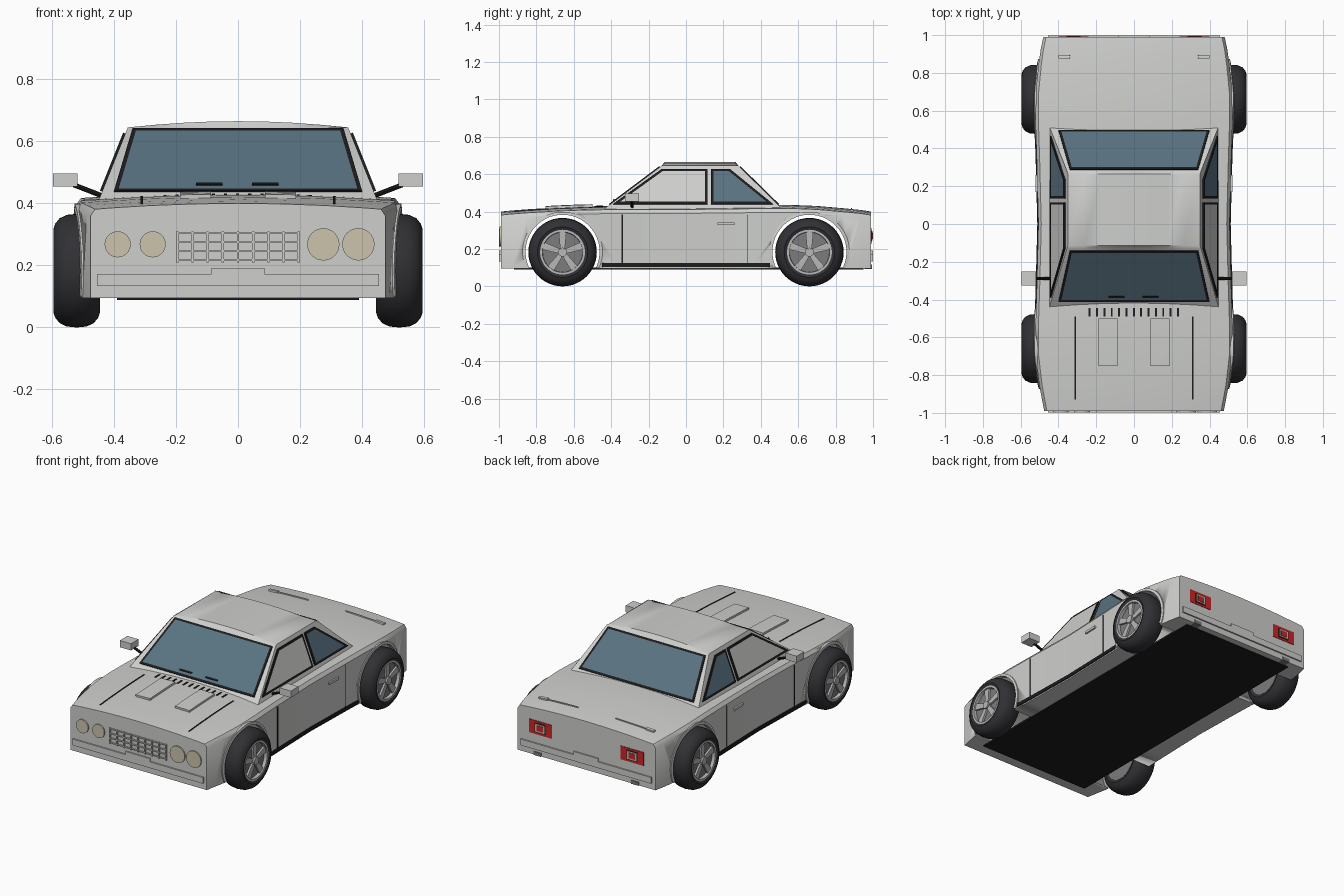
import bpy, bmesh, math
from mathutils import Vector

if "Cube" in bpy.data.objects:
    bpy.data.objects.remove(bpy.data.objects["Cube"])


def material(name, r, g, b):
    m = bpy.data.materials.new(name)
    m.use_nodes = True
    m.diffuse_color = (r, g, b, 1)
    m.node_tree.nodes["Principled BSDF"].inputs["Base Color"].default_value = (r, g, b, 1)
    return m


PAINT = material("pale grey paint", .62, .63, .61)
GLASS = material("blue glass", .10, .17, .22)
BLACK = material("black trim", .012, .012, .013)
RUBBER = material("tyre rubber", .03, .03, .035)
SPOKE = material("light alloy", .48, .48, .48)
RIM = material("grey rim", .2, .2, .2)
RED = material("red lamp", .6, .02, .02)
LAMP = material("cream lamp", .6, .55, .41)


def finish(name, bm, mats, smooth=False):
    bmesh.ops.recalc_face_normals(bm, faces=bm.faces)
    me = bpy.data.meshes.new(name)
    bm.to_mesh(me)
    bm.free()
    for m in mats:
        me.materials.append(m)
    ob = bpy.data.objects.new(name, me)
    bpy.context.collection.objects.link(ob)
    if smooth:
        bpy.ops.object.select_all(action='DESELECT')
        ob.select_set(True)
        bpy.context.view_layer.objects.active = ob
        bpy.ops.object.shade_smooth_by_angle(angle=math.radians(35))
    return ob


def loft(name, rings, mat, loop=False, smooth=True):
    """Skin closed rings; cap the ends unless the rings form a loop."""
    bm = bmesh.new()
    vs = [[bm.verts.new(p) for p in r] for r in rings]
    n = len(vs[0])
    pairs = list(zip(vs, vs[1:])) + ([(vs[-1], vs[0])] if loop else [])
    for a, b in pairs:
        for i in range(n):
            j = (i + 1) % n
            bm.faces.new((a[i], a[j], b[j], b[i]))
    if not loop:
        bm.faces.new(vs[0])
        bm.faces.new(vs[-1])
    return finish(name, bm, [mat], smooth)


def panel(name, pts, mat, depth=.006, border=0):
    """Flat plate raised outward, with an optional black surround."""
    bm = bmesh.new()
    f = bm.faces.new([bm.verts.new(p) for p in pts])
    f.normal_update()
    if f.normal.dot(f.calc_center_median() - Vector((0, 0, .3))) < 0:
        f.normal_flip()
    n = f.normal.copy()
    new = bmesh.ops.extrude_face_region(bm, geom=[f])["geom"]
    top = [g for g in new if isinstance(g, bmesh.types.BMFace)]
    bmesh.ops.translate(bm, vec=n * depth, verts=[g for g in new if isinstance(g, bmesh.types.BMVert)])
    if border:
        bmesh.ops.inset_region(bm, faces=top, thickness=border, use_even_offset=True)
        for g in bm.faces:
            g.material_index = 0 if g in top else 1
    return finish(name, bm, [mat, BLACK])


def sheet(name, mat, fn, u0, u1, v0, v1, thick, n=8):
    """Strip that follows a surface function, thickened both ways."""
    bm = bmesh.new()
    g = [[bm.verts.new(fn(u0 + (u1 - u0) * i / n, v0 + (v1 - v0) * j / n)) for j in range(n + 1)] for i in range(n + 1)]
    for i in range(n):
        for j in range(n):
            bm.faces.new((g[i][j], g[i + 1][j], g[i + 1][j + 1], g[i][j + 1]))
    ob = finish(name, bm, [mat])
    mod = ob.modifiers.new("thickness", 'SOLIDIFY')
    mod.thickness, mod.offset = thick, 0
    return ob


def box(name, mat, c, size):
    bm = bmesh.new()
    bmesh.ops.create_cube(bm, size=1)
    for v in bm.verts:
        v.co = Vector(c) + Vector(a * b for a, b in zip(v.co, size))
    return finish(name, bm, [mat])


def rod(name, mat, a, b, r, seg=32):
    a, b = Vector(a), Vector(b)
    bm = bmesh.new()
    bmesh.ops.create_cone(bm, cap_ends=True, segments=seg, radius1=r, radius2=r, depth=(b - a).length)
    q = Vector((0, 0, 1)).rotation_difference(b - a)
    for v in bm.verts:
        v.co = q @ v.co + (a + b) / 2
    return finish(name, bm, [mat], True)


# Body shape: station y, half width, crown height
STATIONS = [(-.99, .475, .40), (-.93, .487, .406), (-.85, .502, .412), (-.7, .52, .421), (-.55, .522, .427),
            (-.35, .515, .43), (0, .506, .43), (.35, .515, .434), (.55, .522, .436), (.7, .52, .43),
            (.85, .505, .417), (.93, .493, .409), (.99, .48, .40)]


def station(y):
    for a, b in zip(STATIONS, STATIONS[1:]):
        if y <= b[0]:
            t = (y - a[0]) / (b[0] - a[0])
            return a[1] + t * (b[1] - a[1]), a[2] + t * (b[2] - a[2])
    return STATIONS[-1][1:]


def deck(x, y):
    w, z = station(y)
    return (x, y, z - .02 * (x / w) ** 2)


rings = []
for y, w, z in STATIONS:
    half = [deck(w * f, y) for f in (.3, .6, .85, .97)] + [(w, y, z - .04), (w, y, .095)]
    rings.append([deck(0, y)] + half + [(-p[0], p[1], p[2]) for p in reversed(half)])
body = loft("body", rings, PAINT)

# Wheel arches cut through the body
for wy in (-.66, .66):
    cutter = rod("arch_cutter", PAINT, (-.8, wy, .185), (.8, wy, .185), .2, 48)
    mod = body.modifiers.new("arch", 'BOOLEAN')
    mod.operation, mod.object, mod.solver = 'DIFFERENCE', cutter, 'EXACT'
    bpy.ops.object.select_all(action='DESELECT')
    bpy.context.view_layer.objects.active = body
    body.select_set(True)
    bpy.ops.object.modifier_apply(modifier=mod.name)
    bpy.data.objects.remove(cutter)
box("floor", BLACK, (0, .015, .095), (.78, 1.87, .012))

# Cabin: straight pillars with a crowned roof
rings = []
for i in range(9):
    u = i / 4 - 1
    c = .645 + .02 * (1 - u * u)
    rings.append([(.453 * u, -.457, .40), (.355 * u, -.13, .645), (.35 * u, -.115, c), (.35 * u, .265, c),
                  (.355 * u, .28, .645), (.453 * u, .53, .40)])
loft("cabin", rings, PAINT)


def front_glass(x, z):
    return (x, -.43 + .30 * (z - .42) / .225, z)


def rear_glass(x, z):
    return (x, .51 - .23 * (z - .42) / .225, z)


for name, fn in (("windscreen", front_glass), ("rear_window", rear_glass)):
    panel(name, [fn(-.4, .436), fn(.4, .436), fn(.34, .638), fn(-.34, .638)], GLASS, .006, .013)
for k, x in (("right", -.135), ("left", .045)):
    sheet("wiper_" + k, BLACK, front_glass, x, x + .085, .453, .459, .022, 1)

for s, side in ((1, "left"), (-1, "right")):
    def pillar(y, z):
        return (s * (.445 - .09 * (z - .42) / .225), y, z)

    def flank(y, z):
        return (s * station(y)[0], y, z)

    # Side windows
    panel("door_window_" + side, [pillar(*p) for p in ((-.39, .438), (-.13, .625), (.115, .625), (.115, .438))],
          PAINT, .008, .013)
    panel("quarter_window_" + side, [pillar(*p) for p in ((.135, .438), (.135, .625), (.235, .625), (.465, .438))],
          GLASS, .008, .013)

    # Door seams, handle and sill
    sheet("door_front_seam_" + side, BLACK, flank, -.345, -.338, .12, .385, .006, 2)
    sheet("door_rear_seam_" + side, BLACK, flank, .328, .332, .12, .385, .004, 2)
    sheet("door_handle_" + side, PAINT, flank, .17, .26, .327, .342, .02, 2)
    sheet("sill_" + side, BLACK, flank, -.45, .45, .103, .124, .012)

    # Mirror
    box("mirror_" + side, PAINT, (s * .557, -.288, .476), (.078, .075, .042))
    rod("mirror_arm_" + side, BLACK, (s * .44, -.288, .425), (s * .53, -.288, .46), .008, 8)

    # Bonnet seams and raised pads, boot strip
    sheet("bonnet_seam_" + side, BLACK, deck, s * .306, s * .314, -.93, -.49, .005)
    sheet("bonnet_pad_" + side, PAINT, deck, s * .087, s * .187, -.75, -.5, .024, 4)
    sheet("boot_strip_" + side, PAINT, deck, s * .13, s * .34, .882, .888, .012, 4)
    sheet("boot_strip_end_" + side, PAINT, deck, s * .34, s * .4, .876, .894, .02, 2)

    # Headlamps: the left pair is larger
    for x in (.275, .388):
        rod("headlamp_" + side, LAMP, (s * x, -.98, .268), (s * x, -.998, .268), .052 if s > 0 else .042)

    # Tail lamps and exhausts
    for name, mat, w, h, y in (("tail_lamp", RED, .16, .085, .993), ("tail_lamp_frame", BLACK, .075, .06, .995),
                               ("tail_lamp_bezel", SPOKE, .065, .05, .997), ("tail_lamp_core", RED, .045, .034, .999)):
        box(name + "_" + side, mat, (s * .32, y - .005, .27), (w, .01, h))
    box("exhaust_" + side, RIM, (s * .34, .975, .105), (.05, .04, .022))

    for wy, end in ((-.66, "front"), (.66, "rear")):
        tag = end + "_" + side

        # Arch lip following the flank
        arc = []
        for i in range(33):
            a = math.radians(-24 + 228 * i / 32)
            ring = []
            for r, d in ((.198, -.02), (.198, .008), (.214, .006), (.214, -.02)):
                y = wy + r * math.cos(a)
                ring.append((s * (station(y)[0] + d), y, .185 + r * math.sin(a)))
            arc.append(ring)
        loft("arch_lip_" + tag, arc, PAINT)

        # Wheel: tyre, rim, lip, hub and five spokes
        def lathe(name, profile, mat, n=48):
            loft(name, [[(s * (.52 + x), wy + r * math.cos(k * math.tau / n), .183 + r * math.sin(k * math.tau / n))
                         for x, r in profile] for k in range(n)], mat, True)

        tread = [(.068, .115), (.075, .135), (.069, .152), (.055, .169), (.032, .18)]
        lathe("tyre_" + tag, tread + [(0, .183)] + [(-x, r) for x, r in reversed(tread)], RUBBER)
        lathe("rim_lip_" + tag, [(.045, .106), (.07, .108), (.07, .12), (.045, .12)], SPOKE)
        rod("rim_" + tag, RIM, (s * .45, wy, .183), (s * .57, wy, .183), .117, 40)
        rod("hub_" + tag, SPOKE, (s * .56, wy, .183), (s * .592, wy, .183), .024, 20)
        for k in range(5):
            a = math.tau * k / 5 + math.pi / 2
            ca, sa = math.cos(a), math.sin(a)
            shape = ((.012, -.012), (.11, -.021), (.11, .021), (.012, .012))
            panel("spoke_" + tag, [(s * .57, wy + r * ca - t * sa, .183 + r * sa + t * ca) for r, t in shape],
                  SPOKE, .012)

# Bumper plates with a raised middle
for y, name in ((-.99, "front_bumper"), (.99, "rear_bumper")):
    outline = [(-.455, .133), (.455, .133), (.455, .172), (.085, .172), (.085, .192), (-.085, .192), (-.085, .172),
               (-.455, .172)]
    panel(name, [(x, y, z) for x, z in outline], PAINT, .009)

# Grille bars
for i in range(9):
    box("grille_upright", PAINT, (-.196 + .049 * i, -.992, .26), (.007, .014, .1))
for i in range(4):
    box("grille_bar", PAINT, (0, -.991, .217 + .029 * i), (.4, .012, .007))

# Bonnet vents
for i in range(13):
    x = -.235 + .039 * i
    sheet("bonnet_vent", BLACK, deck, x - .005, x + .005, -.49, -.445, .006, 1)
